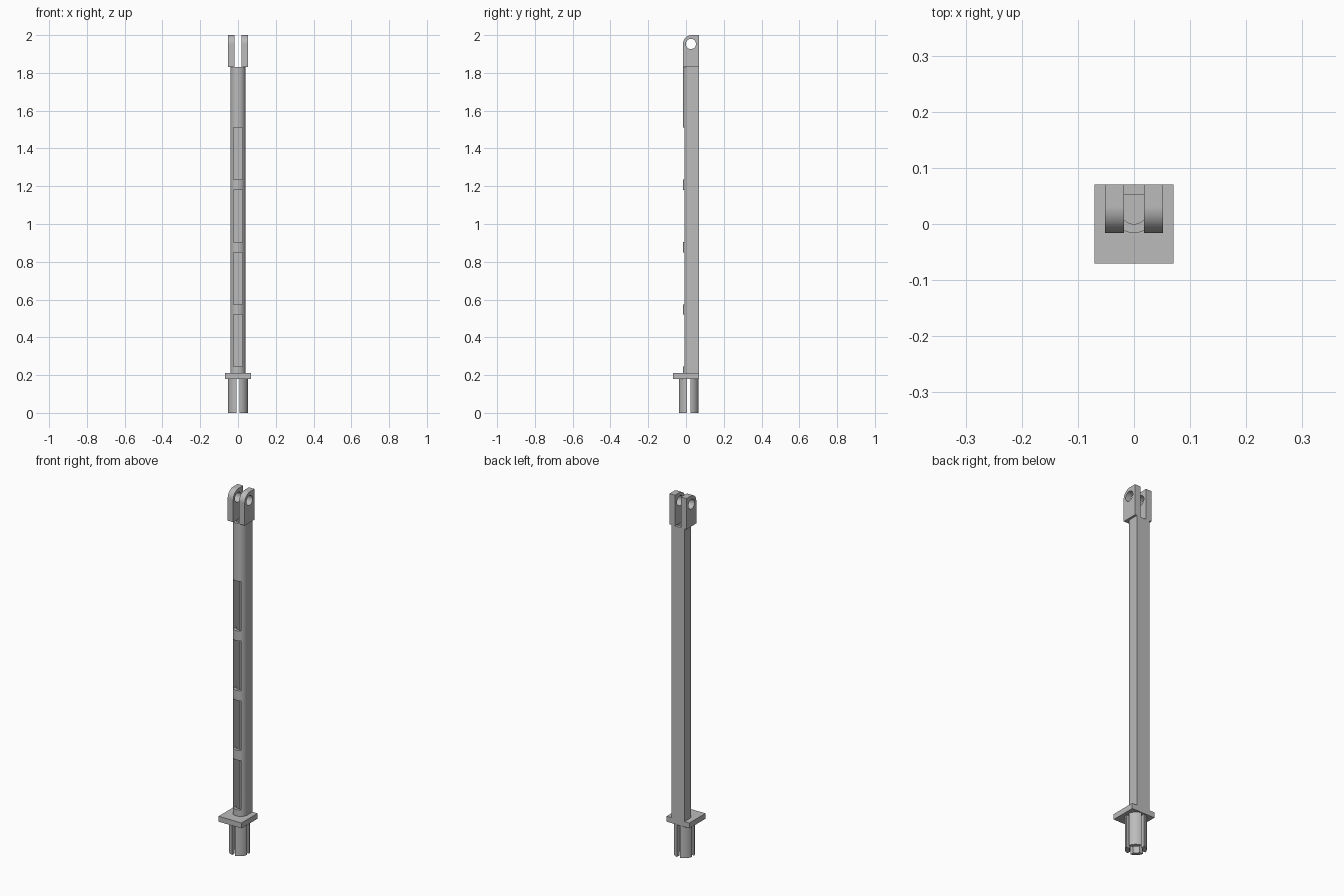
import bpy, bmesh, math
from mathutils import Matrix

cube = bpy.data.objects.get("Cube")
if cube:
    bpy.data.objects.remove(cube, do_unlink=True)

grey = bpy.data.materials.new("plain grey")
grey.use_nodes = True
colour = (0.5, 0.5, 0.5, 1)
grey.diffuse_color = colour
grey.node_tree.nodes["Principled BSDF"].inputs["Base Color"].default_value = colour


def arc(cx, cy, r, start, end, steps=24):
    """Points on an arc, angles in degrees."""
    angles = [math.radians(start + (end - start) * i / steps) for i in range(steps + 1)]
    return [(cx + r * math.cos(a), cy + r * math.sin(a)) for a in angles]


def prism(name, outline, lo, hi, axis="z"):
    """Extrude an outline: (x, y) along z, or (y, z) along x."""
    bm = bmesh.new()
    place = (lambda p, t: (p[0], p[1], t)) if axis == "z" else (lambda p, t: (t, p[0], p[1]))
    face = bm.faces.new([bm.verts.new(place(p, lo)) for p in outline])
    moved = bmesh.ops.extrude_face_region(bm, geom=[face])["geom"]
    step = (0, 0, hi - lo) if axis == "z" else (hi - lo, 0, 0)
    bmesh.ops.translate(bm, vec=step, verts=[v for v in moved if isinstance(v, bmesh.types.BMVert)])
    bmesh.ops.recalc_face_normals(bm, faces=bm.faces)
    mesh = bpy.data.meshes.new(name)
    bm.to_mesh(mesh)
    bm.free()
    mesh.materials.append(grey)
    obj = bpy.data.objects.new(name, mesh)
    bpy.context.collection.objects.link(obj)
    return obj


def rect(x0, x1, y0, y1):
    return [(x0, y0), (x1, y0), (x1, y1), (x0, y1)]


def cut(target, cutter):
    """Subtract the cutter, bake the result and discard the cutter."""
    mod = target.modifiers.new("cut", "BOOLEAN")
    mod.operation, mod.solver, mod.object = "DIFFERENCE", "EXACT", cutter
    cutter.hide_render = True
    graph = bpy.context.evaluated_depsgraph_get()
    baked = bpy.data.meshes.new_from_object(target.evaluated_get(graph))
    target.modifiers.clear()
    target.data = baked
    bpy.data.objects.remove(cutter, do_unlink=True)


BACK, ARC_Y = 0.07, 0.024
FLANGE_BOTTOM, FLANGE_TOP, SHAFT_TOP = 0.18, 0.21, 1.83
parts = []

# Square flange
parts.append(prism("flange", rect(-0.07, 0.07, -0.07, BACK), FLANGE_BOTTOM, FLANGE_TOP))

# Hollow shaft with a rounded front and flat back
shaft = prism("shaft", arc(0, ARC_Y, 0.04, 180, 360) + [(0.04, BACK), (-0.04, BACK)],
              FLANGE_TOP, SHAFT_TOP)
bore = arc(0, ARC_Y, 0.024, 180, 360) + [(0.024, 0.053), (-0.024, 0.053)]
cut(shaft, prism("bore_cutter", bore, FLANGE_TOP + 0.005, SHAFT_TOP + 0.1))

# Four windows through the front wall
for i in range(4):
    z = 0.245 + 0.33 * i
    cut(shaft, prism("window_cutter", rect(-0.0245, 0.0245, -0.1, 0.026), z, z + 0.275))
parts.append(shaft)

# Two fork cheeks with a pin hole and a rounded front corner
hole_y, hole_z = 0.026, 1.953
cheek = ([(BACK, SHAFT_TOP), (BACK, 2.0)]
         + arc(0.031, hole_z, 0.047, 90, 180) + [(-0.016, SHAFT_TOP)])
for side, x0, x1 in (("left", 0.018, 0.052), ("right", -0.052, -0.018)):
    obj = prism("fork_cheek_" + side, cheek, x0, x1, "x")
    cut(obj, prism("hole_cutter", arc(hole_y, hole_z, 0.027, 0, 352.5, 47), -0.2, 0.2, "x"))
    parts.append(obj)

# Split spigot: four quarter prongs around a bore
outer, inner, gap = 0.053, 0.032, 0.009
a, b = (math.degrees(math.asin(gap / r)) for r in (outer, inner))
prong = arc(0, 0, outer, a, 90 - a, 14) + arc(0, 0, inner, 90 - b, b, 14)
for i in range(4):
    obj = prism("spigot_prong_%d" % (i + 1), prong, 0, FLANGE_BOTTOM)
    obj.data.transform(Matrix.Translation((0, 0.014, 0)) @ Matrix.Rotation(i * math.pi / 2, 4, "Z"))
    parts.append(obj)

# Smooth the curved walls, keep the edges crisp
bpy.ops.object.select_all(action="DESELECT")
for obj in parts:
    obj.select_set(True)
bpy.context.view_layer.objects.active = parts[0]
bpy.ops.object.shade_smooth_by_angle(angle=math.radians(30))
